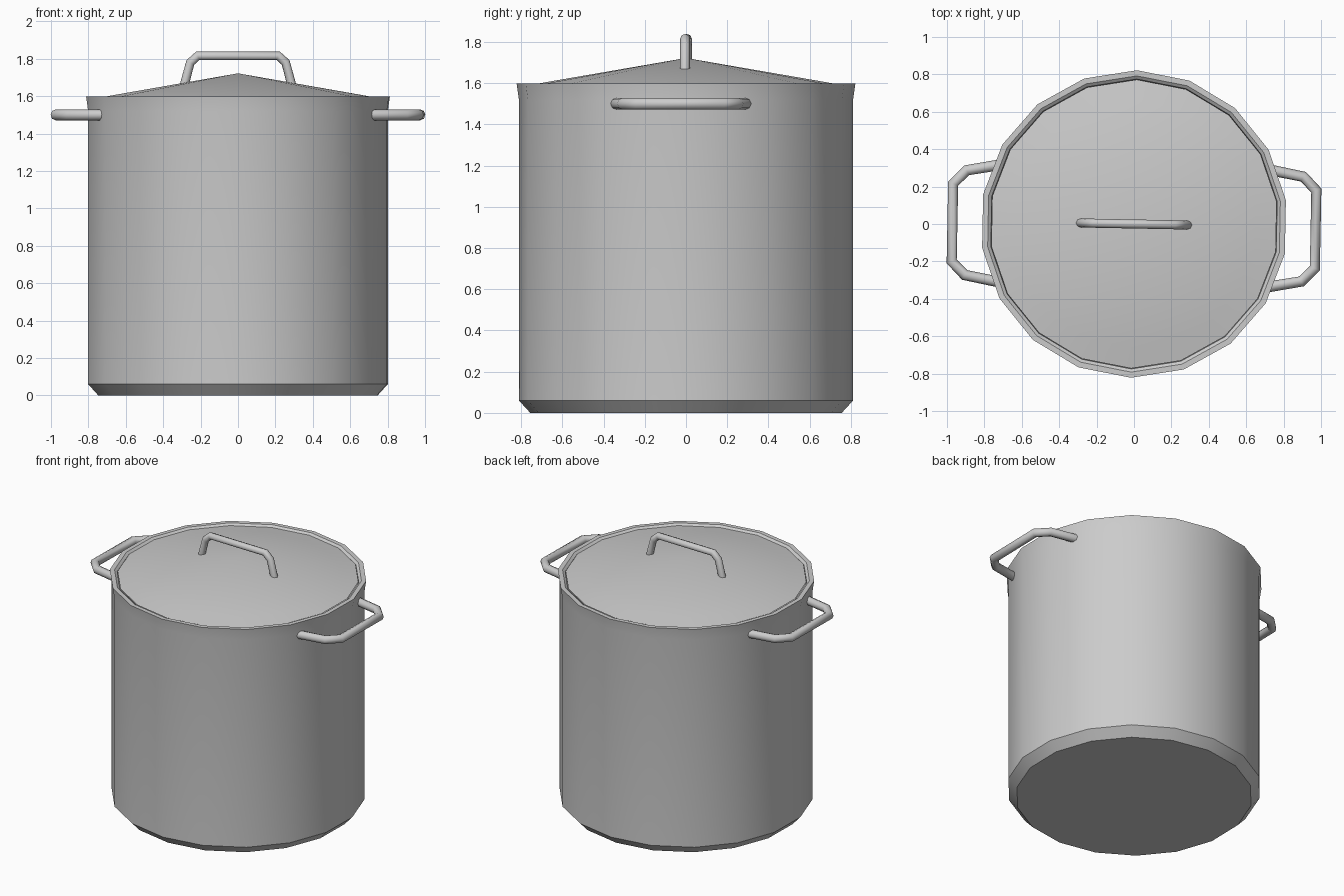
import bpy, bmesh, math

if "Cube" in bpy.data.objects:
    bpy.data.objects.remove(bpy.data.objects["Cube"])

SIDES = 18
TURN = math.radians(-1.1)   # the whole pot is turned very slightly


def finish(obj, angle):
    bpy.ops.object.select_all(action='DESELECT')
    obj.select_set(True)
    bpy.context.view_layer.objects.active = obj
    if obj.type == 'CURVE':
        bpy.ops.object.convert(target='MESH')
        obj = bpy.context.view_layer.objects.active
    bpy.ops.object.shade_smooth_by_angle(angle=math.radians(angle))
    return obj


def lathe(name, profile, angle=35):
    """Revolve (radius, z) points; radius 0 becomes a single pole vertex."""
    bm = bmesh.new()
    rings = []
    for r, z in profile:
        if r == 0:
            rings.append([bm.verts.new((0, 0, z))] * SIDES)
        else:
            ring = []
            for k in range(SIDES):
                a = math.pi / 2 + TURN + k * math.tau / SIDES
                ring.append(bm.verts.new((r * math.cos(a), r * math.sin(a), z)))
            rings.append(ring)
    for lo, hi in zip(rings, rings[1:]):
        for k in range(SIDES):
            n = (k + 1) % SIDES
            quad = [lo[k], lo[n], hi[n], hi[k]]
            bm.faces.new(list(dict.fromkeys(quad)))
    bm.normal_update()
    me = bpy.data.meshes.new(name)
    bm.to_mesh(me)
    bm.free()
    obj = bpy.data.objects.new(name, me)
    bpy.context.collection.objects.link(obj)
    return finish(obj, angle)


def tube(name, points, radius, y_offset=0.0, turn=TURN):
    """Round bar along a path, eight sided with closed ends."""
    cu = bpy.data.curves.new(name, 'CURVE')
    cu.dimensions = '3D'
    cu.bevel_depth = radius
    cu.bevel_resolution = 2
    cu.use_fill_caps = True
    sp = cu.splines.new('POLY')
    sp.points.add(len(points) - 1)
    for p, co in zip(sp.points, points):
        p.co = (*co, 1)
    obj = bpy.data.objects.new(name, cu)
    obj.location.y = y_offset
    obj.rotation_euler.z = turn
    bpy.context.collection.objects.link(obj)
    return finish(obj, 50)


# pot: chamfered base, straight wall, slightly flared rim with inner lip
lathe("pot_body", [(0, 0), (0.756, 0), (0.811, 0.06), (0.811, 1.52),
                   (0.822, 1.598), (0.792, 1.598), (0.775, 1.585), (0.77, 1.54)])

# shallow conical lid seated inside the rim
lathe("lid", [(0.772, 1.588), (0.66, 1.608), (0, 1.722)])

# bar handle on the lid
half = [(0.287, 0, 1.66), (0.255, 0, 1.78), (0.215, 0, 1.816)]
tube("lid_handle", half + [(-x, y, z) for x, y, z in reversed(half)], 0.024)

# two side handles
half = [(0.71, 0.315, 1.5), (0.90, 0.28, 1.5), (0.971, 0.208, 1.5)]
path = half + [(x, -y, z) for x, y, z in reversed(half)]
tube("side_handle_right", path, 0.029, -0.01)
tube("side_handle_left", path, 0.029, -0.01, TURN + math.pi)
